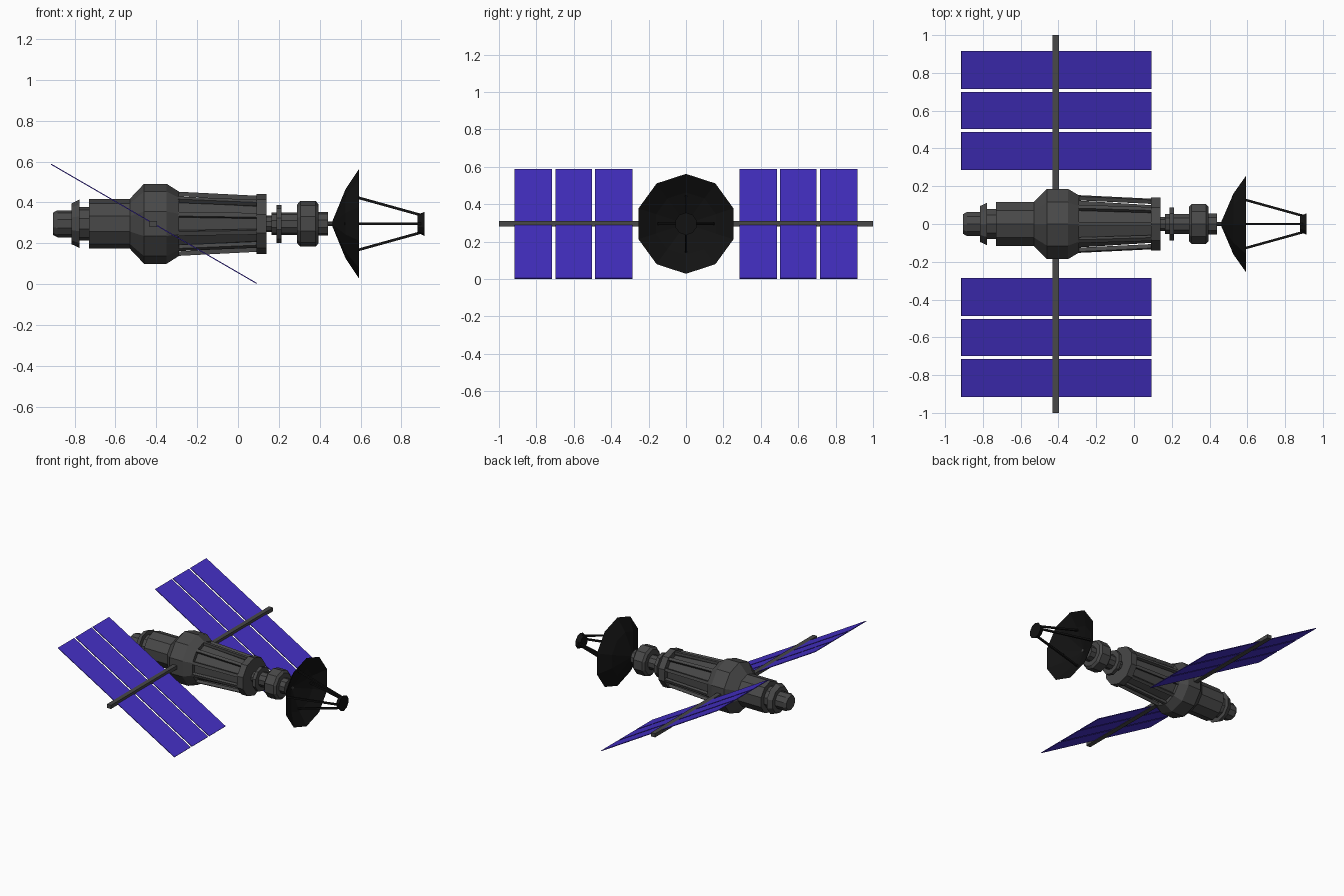
import bpy, bmesh, math
from mathutils import Vector, Matrix

if "Cube" in bpy.data.objects:
    bpy.data.objects.remove(bpy.data.objects["Cube"])

AXIS = Vector((0, 0, 0.295))
SIDES = 10


def material(name, rgb):
    m = bpy.data.materials.new(name)
    m.diffuse_color = (*rgb, 1)
    m.use_nodes = True
    m.node_tree.nodes["Principled BSDF"].inputs["Base Color"].default_value = m.diffuse_color
    return m


HULL = material("dark_grey", (0.065, 0.065, 0.065))
BLACK = material("black", (0.006, 0.006, 0.006))
BLUE = material("solar_blue", (0.06, 0.03, 0.58))


def finish(name, bm, mat):
    bmesh.ops.recalc_face_normals(bm, faces=bm.faces)
    me = bpy.data.meshes.new(name)
    bm.to_mesh(me)
    bm.free()
    me.materials.append(mat)
    ob = bpy.data.objects.new(name, me)
    bpy.context.collection.objects.link(ob)
    return ob


def radial(x, r, a):
    return AXIS + Vector((x, r * math.sin(a), r * math.cos(a)))


def lathe(name, profile, mat, caps=True):
    """Ten-sided revolve of (x, radius) points about the long axis."""
    bm = bmesh.new()
    rings = [[bm.verts.new(radial(x, r, math.tau * i / SIDES)) for i in range(SIDES)]
             for x, r in profile]
    for a, b in zip(rings, rings[1:]):
        for i in range(SIDES):
            j = (i + 1) % SIDES
            bm.faces.new((a[i], a[j], b[j], b[i]))
    if caps:
        bm.faces.new(rings[0])
        bm.faces.new(rings[-1])
    return finish(name, bm, mat)


def bars(name, x0, r0, x1, r1, width, count, mat):
    """Square rods spread evenly around the long axis."""
    bm = bmesh.new()
    for i in range(count):
        a = math.tau * i / count
        p, q = radial(x0, r0, a), radial(x1, r1, a)
        side = Vector((0, math.cos(a), -math.sin(a)))
        d = (q - p).normalized()
        rot = Matrix((d, side, d.cross(side))).transposed().to_4x4()
        size = Matrix.Diagonal(((q - p).length, width, width, 1))
        bmesh.ops.create_cube(bm, size=1, matrix=Matrix.Translation((p + q) / 2) @ rot @ size)
    return finish(name, bm, mat)


def box(name, centre, size, mat, tilt=0):
    bm = bmesh.new()
    bmesh.ops.create_cube(bm, size=1, matrix=Matrix.Translation(centre)
                          @ Matrix.Rotation(tilt, 4, 'Y') @ Matrix.Diagonal((*size, 1)))
    return finish(name, bm, mat)


# Hull, from tail to nose
lathe("tail_engine", [(-0.905, 0.055), (-0.885, 0.066), (-0.815, 0.066)], HULL)
lathe("tail_collar", [(-0.815, 0.1), (-0.777, 0.118), (-0.777, 0.083), (-0.73, 0.083)], HULL)
lathe("main_hull", [(-0.73, 0.122), (-0.53, 0.122), (-0.46, 0.196), (-0.35, 0.196),
                    (-0.29, 0.158), (-0.29, 0.13), (0.09, 0.105)], HULL)
bars("hull_ribs", -0.31, 0.147, 0.1, 0.126, 0.022, SIDES, HULL)
lathe("front_ring", [(0.09, 0.147), (0.14, 0.147)], HULL)
lathe("neck", [(0.14, 0.04), (0.165, 0.04), (0.165, 0.056), (0.29, 0.056)], HULL)
lathe("neck_flange", [(0.188, 0.093), (0.213, 0.093)], HULL)
lathe("front_module", [(0.29, 0.095), (0.305, 0.112), (0.38, 0.112), (0.395, 0.095)], HULL)
lathe("dish_mount", [(0.395, 0.058), (0.44, 0.058)], HULL)
lathe("dish_shaft", [(0.44, 0.011), (0.475, 0.011)], HULL)

# Dish: thin shell with feed struts
lathe("dish", [(0.462, 0.012), (0.527, 0.17), (0.592, 0.267),
               (0.592, 0.263), (0.531, 0.168), (0.468, 0.012)], BLACK)
bars("feed_struts", 0.52, 0.147, 0.895, 0.043, 0.013, 4, BLACK)
lathe("feed_head", [(0.88, 0.045), (0.905, 0.055), (0.914, 0.06)], BLACK)

# Solar wings on both sides
for s, side in ((-1, "right"), (1, "left")):
    box(f"{side}_boom", (-0.415, s * 0.575, 0.295), (0.035, 0.85, 0.029), HULL)
    for i, (a, b) in enumerate(((0.285, 0.487), (0.502, 0.699), (0.716, 0.916))):
        box(f"{side}_solar_panel_{i + 1}", (-0.412, s * (a + b) / 2, 0.295),
            (1.164, b - a, 0.005), BLUE, math.radians(30.1))
